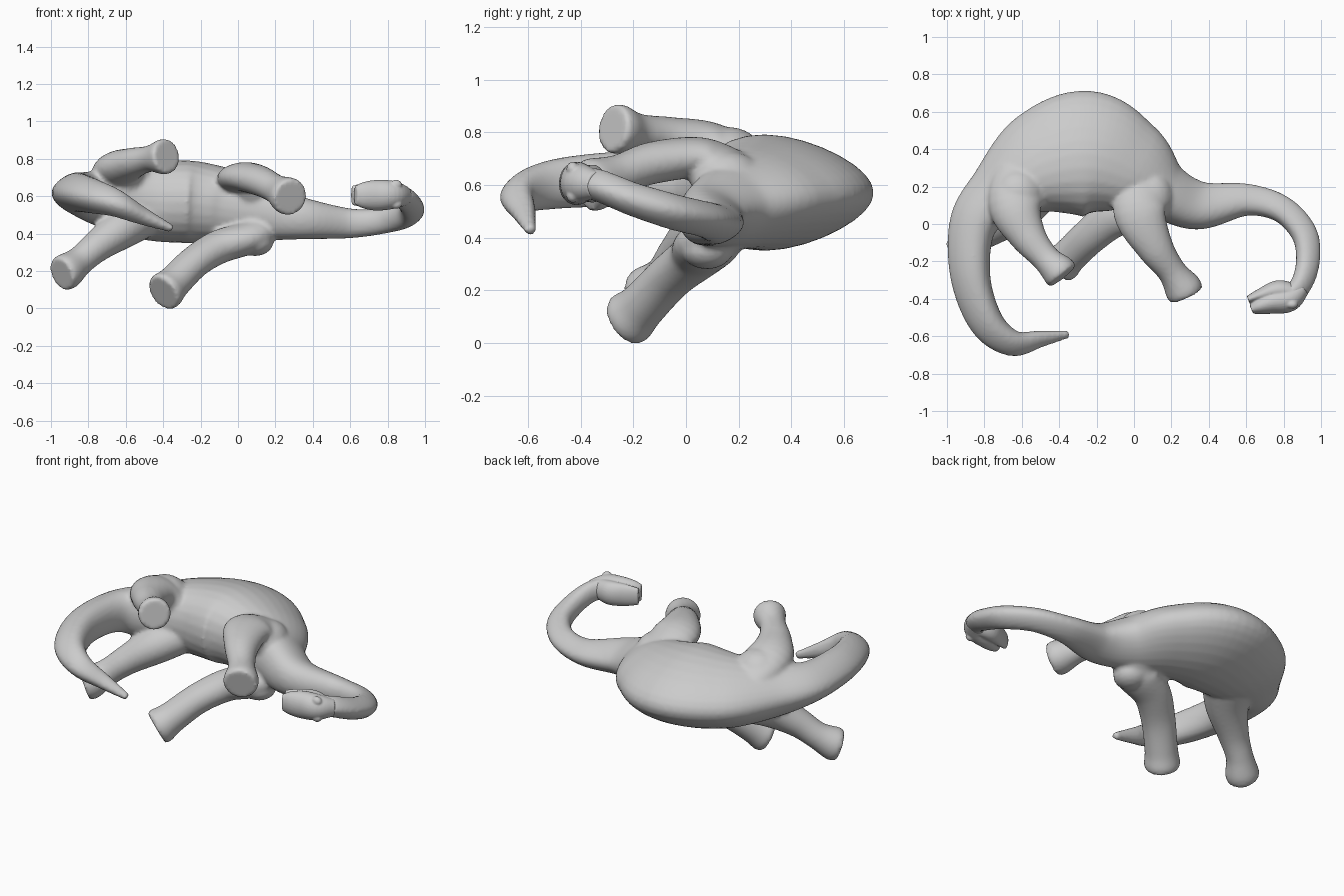
import bpy, bmesh, math
from mathutils import Vector, Matrix

cube = bpy.data.objects.get("Cube")
if cube:
    bpy.data.objects.remove(cube, do_unlink=True)

grey = bpy.data.materials.new("plain_grey")
grey.use_nodes = True
grey.diffuse_color = (0.6, 0.6, 0.6, 1)
grey.node_tree.nodes["Principled BSDF"].inputs["Base Color"].default_value = (0.6, 0.6, 0.6, 1)


def spline(points, steps):
    """Catmull-Rom through points; every column is interpolated."""
    pts = [Vector(p) for p in points]
    pts = [2 * pts[0] - pts[1]] + pts + [2 * pts[-1] - pts[-2]]
    out = []
    for a, b, c, d in zip(pts, pts[1:], pts[2:], pts[3:]):
        for i in range(steps):
            t = i / steps
            out.append((2 * b + (c - a) * t + (2 * a - 5 * b + 4 * c - d) * t * t
                        + (3 * b - a - 3 * c + d) * t ** 3) / 2)
    return out + [pts[-2]]


def sweep(bm, points, ridge=0.0, sides=28, steps=6):
    """Oval tube; each point is x, y, z, sideways radius, upright radius."""
    path = spline(points, steps)
    rings = []
    for i, p in enumerate(path):
        ahead = path[min(i + 1, len(path) - 1)]
        behind = path[max(i - 1, 0)]
        tangent = Vector((ahead - behind)[:3]).normalized()
        left = Vector((0, 0, 1)).cross(tangent).normalized()
        up = tangent.cross(left)
        ring = []
        for s in range(sides):
            a = math.tau * s / sides
            offset = left * p[3] * math.cos(a) + up * p[4] * math.sin(a) * (1 - ridge * math.cos(a))
            ring.append(bm.verts.new(Vector(p[:3]) + offset))
        rings.append(ring)
    for r, q in zip(rings, rings[1:]):
        for s in range(sides):
            n = (s + 1) % sides
            bm.faces.new((r[s], r[n], q[n], q[s]))
    bm.faces.new(rings[0][::-1])
    bm.faces.new(rings[-1])


def ball(bm, centre, radii):
    bmesh.ops.create_uvsphere(bm, u_segments=20, v_segments=12, radius=1,
                              matrix=Matrix.Translation(centre) @ Matrix.Diagonal((*radii, 1)))


def finish(name, bm, voxel, smooth):
    bmesh.ops.recalc_face_normals(bm, faces=bm.faces)
    mesh = bpy.data.meshes.new(name)
    bm.to_mesh(mesh)
    bm.free()
    mesh.materials.append(grey)
    obj = bpy.data.objects.new(name, mesh)
    bpy.context.collection.objects.link(obj)
    remesh = obj.modifiers.new("blend", 'REMESH')
    remesh.mode = 'VOXEL'
    remesh.voxel_size = voxel
    remesh.use_smooth_shade = True
    soften = obj.modifiers.new("soften", 'SMOOTH')
    soften.factor = 0.5
    soften.iterations = smooth


# Tail, trunk and neck in one curled sweep
skin = bmesh.new()
sweep(skin, [
    (-.35, -.59, .425, .02, .02), (-.5, -.615, .49, .045, .045), (-.65, -.637, .56, .07, .07),
    (-.79, -.525, .6, .092, .09), (-.875, -.28, .62, .107, .102), (-.86, 0, .61, .128, .115),
    (-.72, .17, .585, .175, .155), (-.5, .32, .57, .285, .2), (-.25, .375, .57, .338, .213),
    (-.02, .3, .55, .26, .188), (.17, .17, .515, .157, .152), (.35, .1, .48, .13, .108),
    (.6, .13, .455, .087, .077), (.79, .08, .47, .073, .067), (.91, -.05, .5, .07, .066),
    (.93, -.2, .545, .064, .062), (.89, -.33, .595, .058, .06), (.81, -.4, .61, .05, .06)],
    ridge=0.27, steps=8)

# Legs, hip or shoulder down to a flared foot
legs = {
    "upper_hind": [(-.58, .27, .64, .17, .1), (-.635, .1, .735, .145, .1), (-.57, -.06, .775, .1, .083),
                   (-.475, -.18, .8, .075, .07), (-.405, -.25, .81, .092, .094), (-.38, -.28, .815, .09, .09)],
    "upper_front": [(.06, .2, .63, .14, .09), (.03, .06, .7, .14, .08), (.11, -.12, .685, .1, .08),
                    (.2, -.25, .64, .077, .077), (.26, -.34, .605, .1, .1), (.28, -.38, .595, .094, .096)],
    "lower_hind": [(-.52, .22, .5, .16, .12), (-.62, .08, .43, .125, .11), (-.75, -.02, .335, .09, .085),
                   (-.845, -.08, .255, .078, .078), (-.915, -.14, .2, .096, .097), (-.945, -.165, .185, .09, .09)],
    "lower_front": [(.1, .17, .46, .14, .1), (.05, .09, .38, .135, .09), (-.1, .04, .33, .11, .09),
                    (-.23, -.06, .25, .098, .085), (-.34, -.165, .142, .095, .09), (-.385, -.212, .097, .103, .105),
                    (-.402, -.23, .083, .095, .098)],
}
for points in legs.values():
    sweep(skin, points)

# Elbow, shoulder and hip muscles
ball(skin, (.09, .08, .355), (.1, .1, .075))
ball(skin, (.09, .15, .63), (.12, .14, .1))
ball(skin, (-.62, .16, .7), (.14, .14, .12))
finish("body_neck_tail_and_legs", skin, .013, 3)

# Head with barely parted jaws and low paired brows
head = bmesh.new()
sweep(head, [(.9, -.34, .6, .045, .05), (.83, -.4, .607, .068, .075), (.74, -.417, .605, .063, .082),
             (.67, -.44, .605, .045, .07), (.628, -.458, .605, .024, .05)])
sweep(head, [(.86, -.37, .605, .05, .06), (.77, -.355, .605, .054, .072),
             (.68, -.378, .605, .035, .066), (.61, -.404, .605, .02, .052)])
for z in (.56, .66):
    ball(head, (.845, -.43, z), (.032, .024, .028))
finish("head_and_jaws", head, .006, 3)
